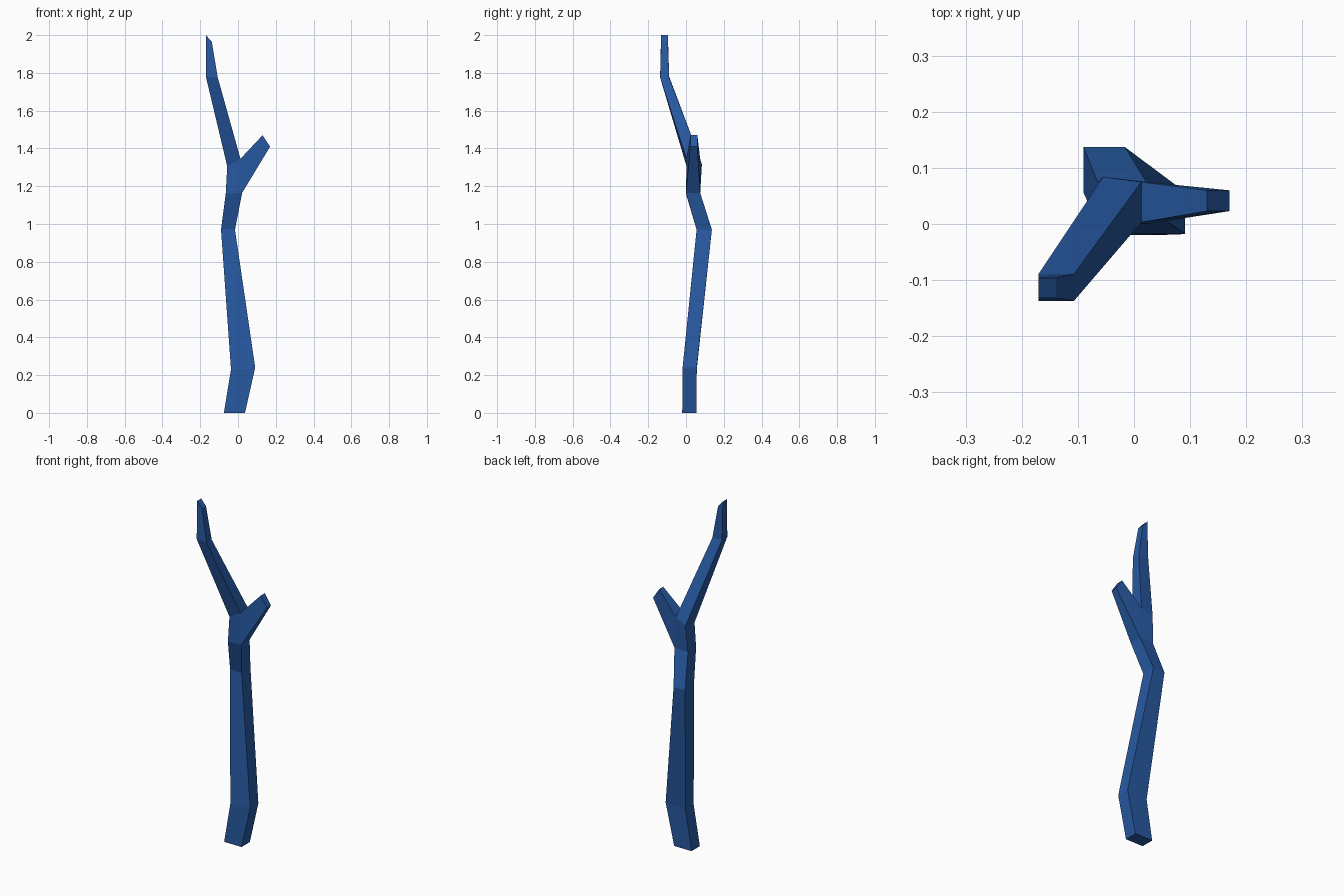
import bpy, bmesh

if "Cube" in bpy.data.objects:
    bpy.data.objects.remove(bpy.data.objects["Cube"])

bm = bmesh.new()


def ring(x0, x1, y0, y1, zl, zr):
    """Four corners: left front, right front, right back, left back."""
    return [bm.verts.new(c) for c in
            ((x0, y0, zl), (x1, y0, zr), (x1, y1, zr), (x0, y1, zl))]


def bridge(a, b, skip=None):
    for i in range(4):
        if i != skip:
            j = (i + 1) % 4
            bm.faces.new((a[i], a[j], b[j], b[i]))


# Trunk, fork and main branch cross-sections, bottom to top
rings = [
    ring(-0.075, 0.037, -0.02, 0.056, 0, 0),
    ring(-0.037, 0.091, -0.018, 0.057, 0.23, 0.24),
    ring(-0.09, -0.016, 0.056, 0.137, 0.97, 0.97),
    ring(-0.065, 0.022, 0.0, 0.075, 1.16, 1.165),
    ring(-0.057, 0.013, 0.003, 0.075, 1.305, 1.345),
    ring(-0.17, -0.107, -0.137, -0.089, 1.78, 1.775),
    ring(-0.17, -0.139, -0.132, -0.096, 2.0, 1.965),
]
rings[4][3].co = (-0.055, 0.084, 1.315)
FORK = 3  # the right side of this segment opens into the side branch
for i in range(len(rings) - 1):
    bridge(rings[i], rings[i + 1], 1 if i == FORK else None)

# Side branch growing from the open side
lo, hi = rings[FORK], rings[FORK + 1]
base = [lo[1], lo[2], hi[2], hi[1]]
tip = [bm.verts.new(c) for c in ((0.17, 0.023, 1.41), (0.17, 0.06, 1.41),
                                 (0.13, 0.06, 1.47), (0.13, 0.023, 1.47))]
bridge(base, tip)

# End caps
for cap in (rings[0], rings[-1], tip):
    bm.faces.new(cap)
bmesh.ops.recalc_face_normals(bm, faces=bm.faces)

mesh = bpy.data.meshes.new("forked_branch")
bm.to_mesh(mesh)
bm.free()
branch = bpy.data.objects.new("forked_branch", mesh)
bpy.context.collection.objects.link(branch)

mat = bpy.data.materials.new("blue")
mat.diffuse_color = (0.02, 0.1, 0.36, 1)
mat.use_nodes = True
mat.node_tree.nodes["Principled BSDF"].inputs["Base Color"].default_value = mat.diffuse_color
mesh.materials.append(mat)
